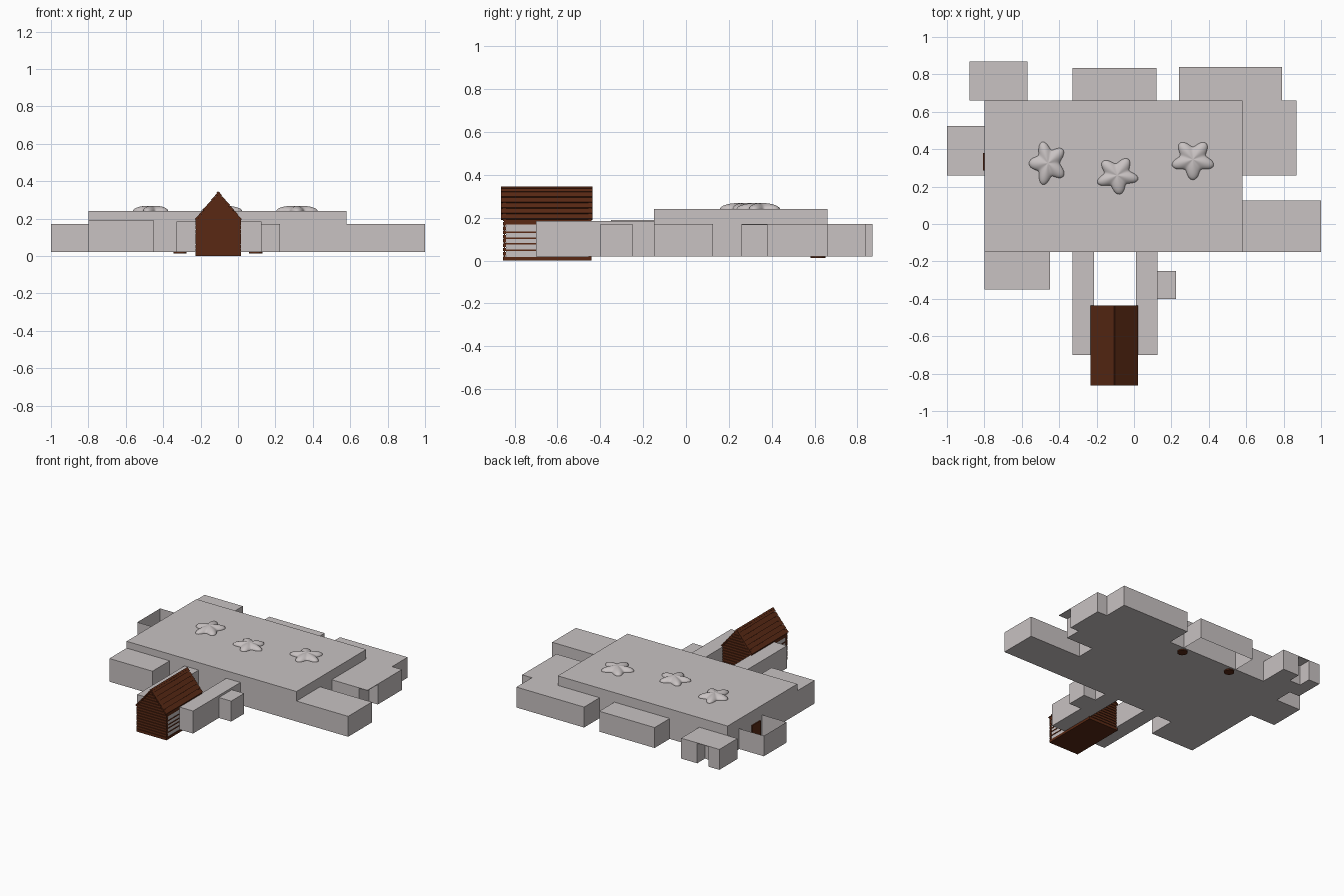
import bpy, bmesh, math
from mathutils import Vector

cube = bpy.data.objects.get("Cube")
if cube:
    bpy.data.objects.remove(cube)


def material(name, rgb):
    m = bpy.data.materials.new(name)
    m.use_nodes = True
    m.diffuse_color = (*rgb, 1)
    node = next(n for n in m.node_tree.nodes if n.type == 'BSDF_PRINCIPLED')
    node.inputs["Base Color"].default_value = (*rgb, 1)
    return m


STONE = material("pale_stone", (0.58, 0.54, 0.54))
WOOD = material("dark_wood", (0.10, 0.022, 0.007))


def finish(bm, name, mat):
    bmesh.ops.recalc_face_normals(bm, faces=bm.faces)
    me = bpy.data.meshes.new(name)
    bm.to_mesh(me)
    bm.free()
    me.materials.append(mat)
    ob = bpy.data.objects.new(name, me)
    bpy.context.collection.objects.link(ob)
    return ob


def extrude(bm, base, offset):
    """Closed prism from a flat polygon."""
    face = bm.faces.new([bm.verts.new(p) for p in base])
    out = bmesh.ops.extrude_face_region(bm, geom=[face], use_keep_orig=True)
    new = [g for g in out["geom"] if isinstance(g, bmesh.types.BMVert)]
    bmesh.ops.translate(bm, vec=Vector(offset), verts=new)


def plan(name, pts, z0, z1, mat=STONE, open_side=0):
    """Block from a floor plan; open_side 1 removes the top, -1 the bottom."""
    bm = bmesh.new()
    extrude(bm, [(x, y, z0) for x, y in pts], (0, 0, z1 - z0))
    if open_side:
        z = z1 if open_side > 0 else z0
        gone = [f for f in bm.faces if all(abs(v.co.z - z) < 1e-5 for v in f.verts)]
        bmesh.ops.delete(bm, geom=gone, context='FACES')
    return finish(bm, name, mat)


def box(name, x0, x1, y0, y1, z0, z1, mat=STONE, open_side=0):
    return plan(name, [(x0, y0), (x1, y0), (x1, y1), (x0, y1)], z0, z1, mat, open_side)


# Main hall and its plain side rooms
FLOOR, TOP = 0.02, 0.17
box("main_hall", -0.8, 0.58, -0.15, 0.66, FLOOR, 0.24)
box("front_room", -0.8, -0.45, -0.35, -0.15, FLOOR, 0.19)
box("east_room", 0.58, 1.0, -0.15, 0.125, FLOOR, TOP)
box("back_middle_room", -0.33, 0.12, 0.66, 0.835, FLOOR, TOP, open_side=-1)
box("entrance_side_room", 0.12, 0.225, -0.4, -0.25, FLOOR, TOP)
for name, x in (("right", -0.33), ("left", 0.01)):
    box("entrance_wing_" + name, x, x + 0.115, -0.7, -0.15, FLOOR, 0.185)

# Rooms with recessed doorways, each under a thin lid
plan("back_left_room", [(0.24, 0.66), (0.58, 0.66), (0.58, 0.26), (0.8, 0.26),
                        (0.8, 0.38), (0.87, 0.38), (0.87, 0.66), (0.79, 0.66),
                        (0.79, 0.84), (0.24, 0.84)], FLOOR, TOP)
box("left_doorway_lid", 0.8, 0.87, 0.26, 0.38, TOP - 0.004, TOP)
plan("back_right_room", [(-0.88, 0.66), (-0.57, 0.66), (-0.57, 0.87), (-0.7, 0.87),
                         (-0.7, 0.78), (-0.79, 0.78), (-0.79, 0.87), (-0.88, 0.87)],
     FLOOR, TOP)
box("back_doorway_lid", -0.79, -0.7, 0.78, 0.87, TOP - 0.004, TOP)

# Roofless room with a wooden door into the hall
box("roofless_room", -1.0, -0.8, 0.26, 0.525, FLOOR, TOP, open_side=1)
box("inner_door", -0.808, -0.8, 0.285, 0.38, FLOOR, 0.14, WOOD)

# Small discs under the hall
for name, x in (("right", -0.31), ("left", 0.095)):
    ring = [(x + 0.035 * math.cos(a * math.pi / 6), 0.615 + 0.035 * math.sin(a * math.pi / 6))
            for a in range(12)]
    plan("floor_disc_" + name, ring, 0.012, FLOOR, WOOD)

# Soft star-shaped mounds on the roof
for i, (cx, cy, rx, ry, turn) in enumerate([(-0.46, 0.325, 0.098, 0.115, 1.9),
                                            (-0.09, 0.26, 0.11, 0.098, 1.05),
                                            (0.315, 0.345, 0.112, 0.105, 2.2)]):
    bm = bmesh.new()
    bmesh.ops.create_uvsphere(bm, u_segments=60, v_segments=24, radius=1)
    for v in bm.verts:
        a = math.atan2(v.co.y, v.co.x)
        flat = math.hypot(v.co.x, v.co.y)
        r = 0.84 + 0.2 * flat * math.cos(5 * (a - turn))
        bump = 0.028 + 0.006 * flat * math.cos(5 * (a - turn))
        v.co = (cx + rx * r * v.co.x, cy + ry * r * v.co.y, 0.24 + bump * v.co.z)
    mound = finish(bm, "roof_mound_%d" % (i + 1), STONE)
    mound.data.shade_smooth()

# Timber porch: floor, gable ends, sides and roof
CX, HALF, EAVE, PEAK = -0.105, 0.122, 0.20, 0.337
Y0, Y1 = -0.855, -0.44
box("porch_floor", CX - HALF, CX + HALF, Y0, Y1, 0, 0.018, WOOD)


def width(z):
    return HALF if z <= EAVE else max(HALF * (PEAK - z) / (PEAK - EAVE), 0.002)


def gable(name, y, depth):
    bm = bmesh.new()
    # Backing panel
    shape = [(-HALF, 0.01), (HALF, 0.01), (HALF, EAVE), (0, PEAK), (-HALF, EAVE)]
    extrude(bm, [(CX + x * 0.98, y + depth * 0.3, z) for x, z in shape], (0, depth * 0.4, 0))
    # Horizontal planks following the outline
    step = 0.02
    for k in range(16):
        lo, hi = k * step + 0.004, (k + 1) * step
        a, b = width(lo), width(hi)
        pts = [(-a, lo), (a, lo), (b, hi), (-b, hi)]
        extrude(bm, [(CX + x, y, z) for x, z in pts], (0, depth, 0))
    finish(bm, name, WOOD)


gable("porch_front_gable", Y0, 0.016)
gable("porch_back_gable", Y1 - 0.016, 0.016)

for name, side in (("right", -1), ("left", 1)):
    # Pale side panel with wooden strips
    x = CX + side * (HALF - 0.008)
    box("porch_panel_" + name, x - 0.004, x + 0.004, Y0 + 0.016, Y1 - 0.016, 0.018, 0.17)
    box("porch_top_beam_" + name, x - 0.007, x + 0.007, Y0 + 0.01, Y1 - 0.01, 0.168, EAVE, WOOD)
    for k, z in enumerate((0.045, 0.075, 0.1, 0.13)):
        box("porch_strip_%s_%d" % (name, k + 1), x - 0.007, x + 0.007,
            Y0 + 0.01, Y1 - 0.01, z, z + 0.007, WOOD)
    # Sloping roof planks, slightly overlapping down the slope
    bm = bmesh.new()
    top = Vector((CX, 0, 0.347))
    low = Vector((CX + side * 0.128, 0, 0.195))
    normal = Vector((-(low - top).z * side, 0, (low - top).x * side)).normalized() * side
    if normal.z < 0:
        normal = -normal
    normal.x = abs(normal.x) * side
    count = 6
    for k in range(count):
        a = top.lerp(low, k / count)
        b = top.lerp(low, (k + 0.92) / count)
        pts = [a - normal * 0.003, b, b - normal * 0.012, a - normal * 0.012]
        extrude(bm, [(p.x, Y0 - 0.008, p.z) for p in pts], (0, Y1 - Y0 + 0.012, 0))
    # Thin sheathing closing the gaps
    a, b = top - normal * 0.009, low - normal * 0.009
    pts = [a, b, b - normal * 0.004, a - normal * 0.004]
    extrude(bm, [(p.x, Y0, p.z) for p in pts], (0, Y1 - Y0, 0))
    finish(bm, "porch_roof_" + name, WOOD)
